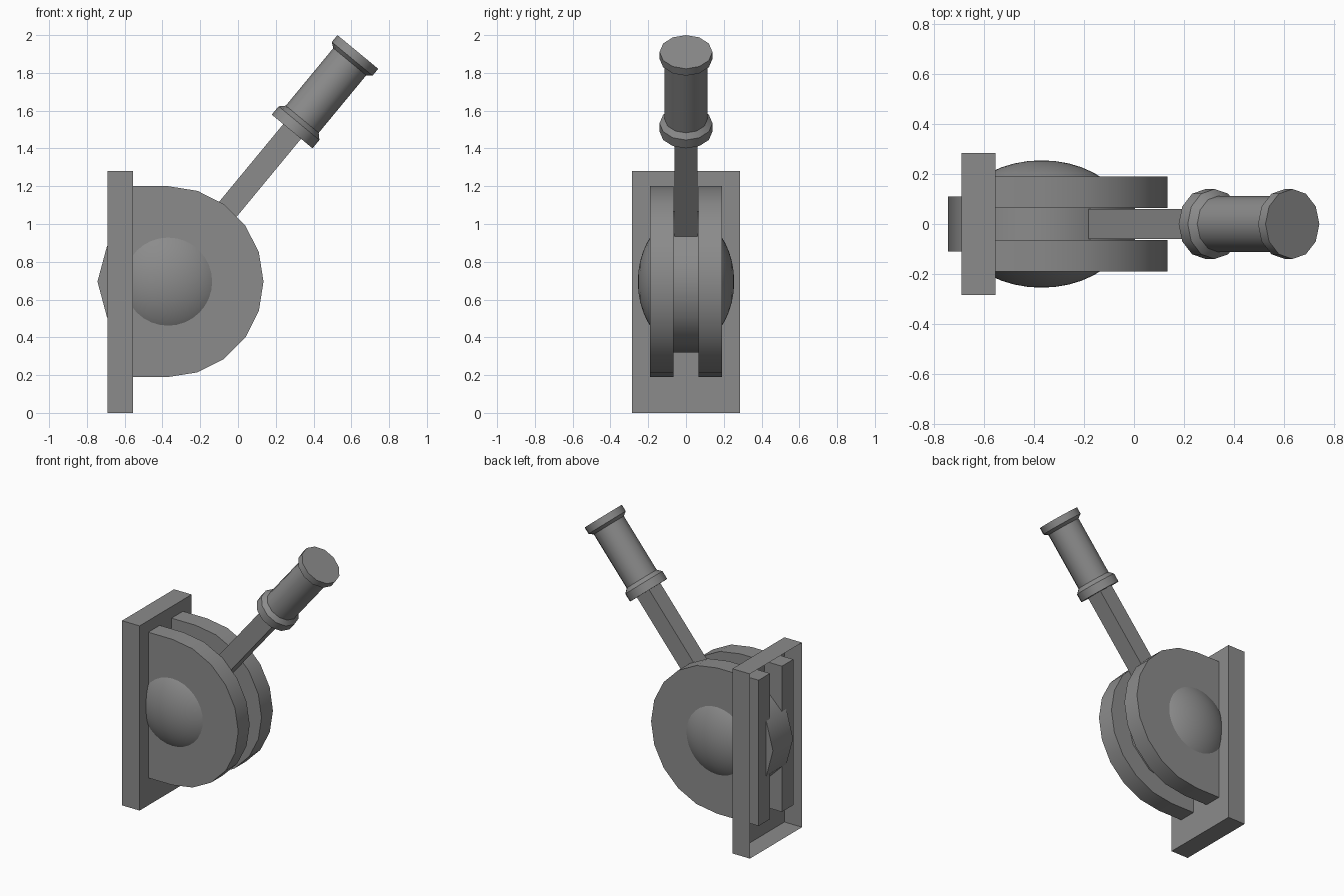
import bpy, bmesh, math
from mathutils import Matrix, Vector

cube = bpy.data.objects.get("Cube")
if cube:
    bpy.data.objects.remove(cube, do_unlink=True)

grey = bpy.data.materials.new("mid_grey")
grey.use_nodes = True
COLOUR = (0.26, 0.26, 0.26, 1)
grey.diffuse_color = COLOUR
grey.node_tree.nodes["Principled BSDF"].inputs["Base Color"].default_value = COLOUR

PIVOT = Vector((-0.37, 0, 0.695))
TILT = math.atan2(0.637, 0.771)
LEVER = Matrix.Translation(PIVOT) @ Matrix.Rotation(TILT, 4, 'Y')
BACK = -0.69


def finish(name, bm, matrix=None, smooth=None, normals=True):
    if matrix:
        bm.transform(matrix)
    if normals:
        bmesh.ops.recalc_face_normals(bm, faces=bm.faces)
    mesh = bpy.data.meshes.new(name)
    bm.to_mesh(mesh)
    bm.free()
    mesh.materials.append(grey)
    obj = bpy.data.objects.new(name, mesh)
    bpy.context.collection.objects.link(obj)
    if smooth:
        bpy.ops.object.select_all(action='DESELECT')
        obj.select_set(True)
        bpy.context.view_layer.objects.active = obj
        bpy.ops.object.shade_smooth_by_angle(angle=math.radians(smooth))
    return obj


def prism(name, profile, y0, y1, smooth):
    """Extrude an (x, z) outline from y0 to y1."""
    bm = bmesh.new()
    face = bm.faces.new([bm.verts.new((x, y0, z)) for x, z in profile])
    ext = bmesh.ops.extrude_face_region(bm, geom=[face])["geom"]
    verts = [v for v in ext if isinstance(v, bmesh.types.BMVert)]
    bmesh.ops.translate(bm, verts=verts, vec=(0, y1 - y0, 0))
    return finish(name, bm, smooth=smooth)


def arc(radius, start, end, steps):
    angles = [math.radians(start + (end - start) * i / steps) for i in range(steps + 1)]
    return [(PIVOT.x + radius * math.cos(a), PIVOT.z + radius * math.sin(a)) for a in angles]


def box(bm, lo, hi):
    lo, hi = Vector(lo), Vector(hi)
    m = Matrix.Translation((lo + hi) / 2) @ Matrix.Diagonal((*(hi - lo), 1))
    bmesh.ops.create_cube(bm, size=1, matrix=m)


# Wall plate: thin shell, open at the back
bm = bmesh.new()
box(bm, (BACK, -0.285, 0), (-0.555, 0.285, 1.28))
bm.normal_update()
bmesh.ops.delete(bm, geom=[f for f in bm.faces if f.normal.x < -0.9], context='FACES_ONLY')
finish("wall_plate", bm, normals=False)

# Two round-nosed side cheeks
cheek = [(BACK, 0.19)] + arc(0.505, -90, 90, 10) + [(BACK, 1.20)]
for side, y0, y1 in (("front", -0.19, -0.065), ("rear", 0.065, 0.19)):
    prism(side + "_cheek", cheek, y0, y1, 30)

# Pivot drum between the cheeks
prism("pivot_drum", arc(0.374, 0, 330, 11), -0.11, 0.11, 32)

# Domed bosses bulging from each cheek
bm = bmesh.new()
bmesh.ops.create_uvsphere(bm, u_segments=32, v_segments=20, radius=1)
dome_shape = (Matrix.Translation(PIVOT) @ Matrix.Diagonal((0.352, 0.255, 0.352, 1))
              @ Matrix.Rotation(math.pi / 2, 4, 'X'))
finish("domed_boss", bm, dome_shape, 60)

# Square lever arm
bm = bmesh.new()
box(bm, (-0.061, -0.061, 0.36), (0.061, 0.061, 1.06))
finish("lever_arm", bm, LEVER)

# Handle grip with a collar at each end, as (radius, distance along lever)
grip = [(0.14, 1.031), (0.14, 1.088), (0.113, 1.115),
        (0.113, 1.51), (0.14, 1.53), (0.14, 1.577)]
SIDES = 12
bm = bmesh.new()
rings = []
for r, s in grip:
    rings.append([bm.verts.new((r * math.cos(2 * math.pi * i / SIDES),
                                r * math.sin(2 * math.pi * i / SIDES), s))
                  for i in range(SIDES)])
for a, b in zip(rings, rings[1:]):
    for i in range(SIDES):
        j = (i + 1) % SIDES
        bm.faces.new((a[i], a[j], b[j], b[i]))
bm.faces.new(rings[0])
bm.faces.new(rings[-1])
finish("handle_grip", bm, LEVER, 32)
